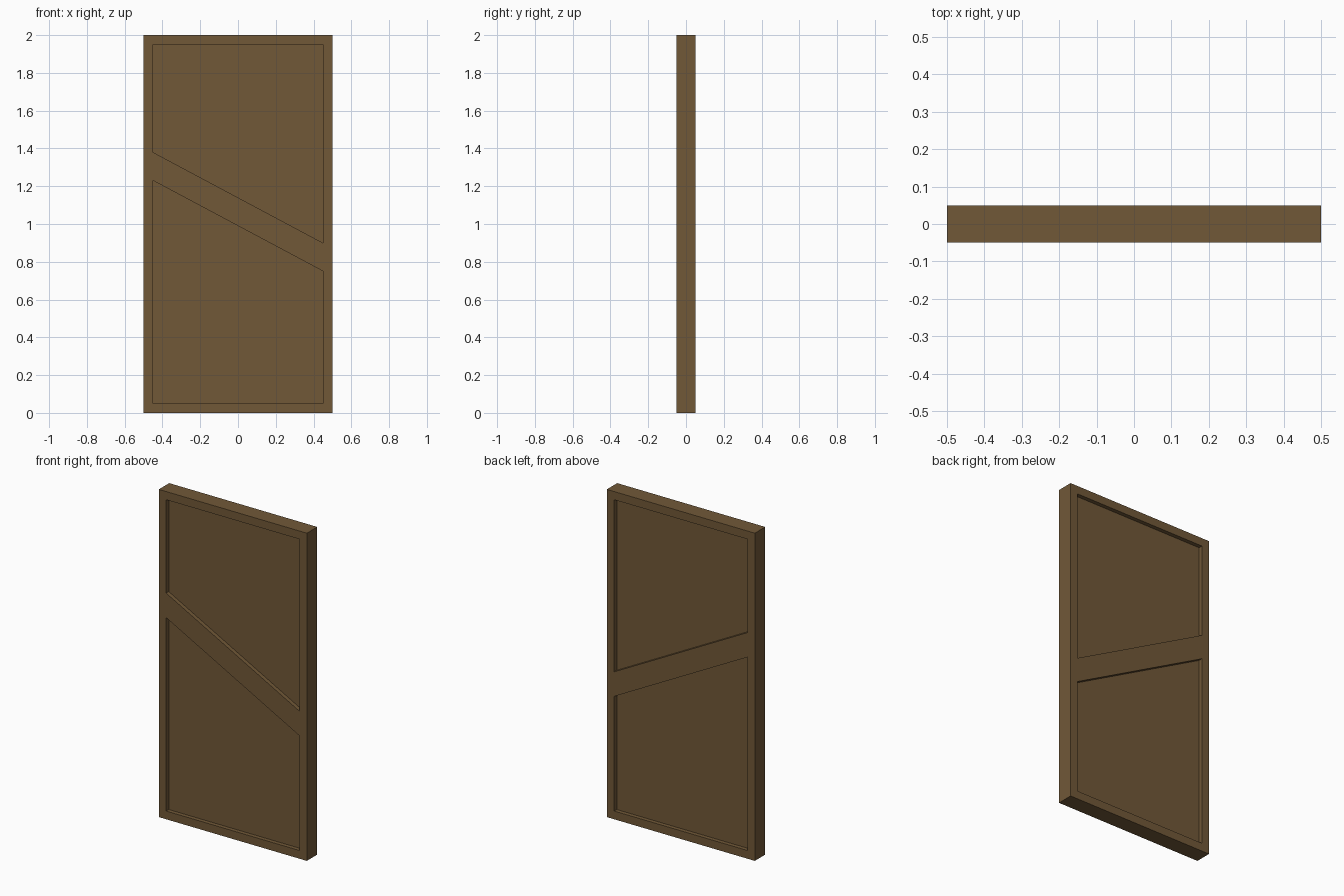
import bpy, bmesh

if "Cube" in bpy.data.objects:
    bpy.data.objects.remove(bpy.data.objects["Cube"])

HALF_T = 0.05      # half thickness of the door
RECESS = 0.025     # depth of the sunken panels

wood = bpy.data.materials.new("brown wood")
wood.diffuse_color = (0.165, 0.098, 0.039, 1)
wood.use_nodes = True
wood.node_tree.nodes["Principled BSDF"].inputs["Base Color"].default_value = wood.diffuse_color

# Grid lines of the frame: stiles in x, rails and slanted brace in z
XS = [-0.5, -0.45, 0.45, 0.5]
Z_LEFT = [0, 0.05, 1.23, 1.38, 1.95, 2]
Z_RIGHT = [0, 0.05, 0.75, 0.90, 1.95, 2]
PANELS = {(1, 1), (1, 3)}

bm = bmesh.new()


def build_side(sign):
    """One face of the door: frame cells plus two recessed panels."""
    y = sign * HALF_T
    grid = [[bm.verts.new((x, y, z)) for z in (Z_LEFT if x < 0 else Z_RIGHT)] for x in XS]
    for i in range(3):
        for j in range(5):
            ring = [grid[i][j], grid[i + 1][j], grid[i + 1][j + 1], grid[i][j + 1]]
            if (i, j) not in PANELS:
                bm.faces.new(ring)
                continue
            sunk = [bm.verts.new((v.co.x, y - sign * RECESS, v.co.z)) for v in ring]
            bm.faces.new(sunk)
            for k in range(4):
                n = (k + 1) % 4
                bm.faces.new((ring[k], ring[n], sunk[n], sunk[k]))
    # Outer rim of the grid, in order
    return ([grid[i][0] for i in range(4)] + grid[3][1:]
            + [grid[i][5] for i in (2, 1, 0)] + grid[0][4:0:-1])


# Front and back, joined by the outer edge
front, back = build_side(-1), build_side(1)
for k in range(len(front)):
    n = (k + 1) % len(front)
    bm.faces.new((front[k], front[n], back[n], back[k]))
bmesh.ops.recalc_face_normals(bm, faces=bm.faces)

mesh = bpy.data.meshes.new("door")
bm.to_mesh(mesh)
bm.free()
mesh.materials.append(wood)
door = bpy.data.objects.new("door", mesh)
bpy.context.collection.objects.link(door)
